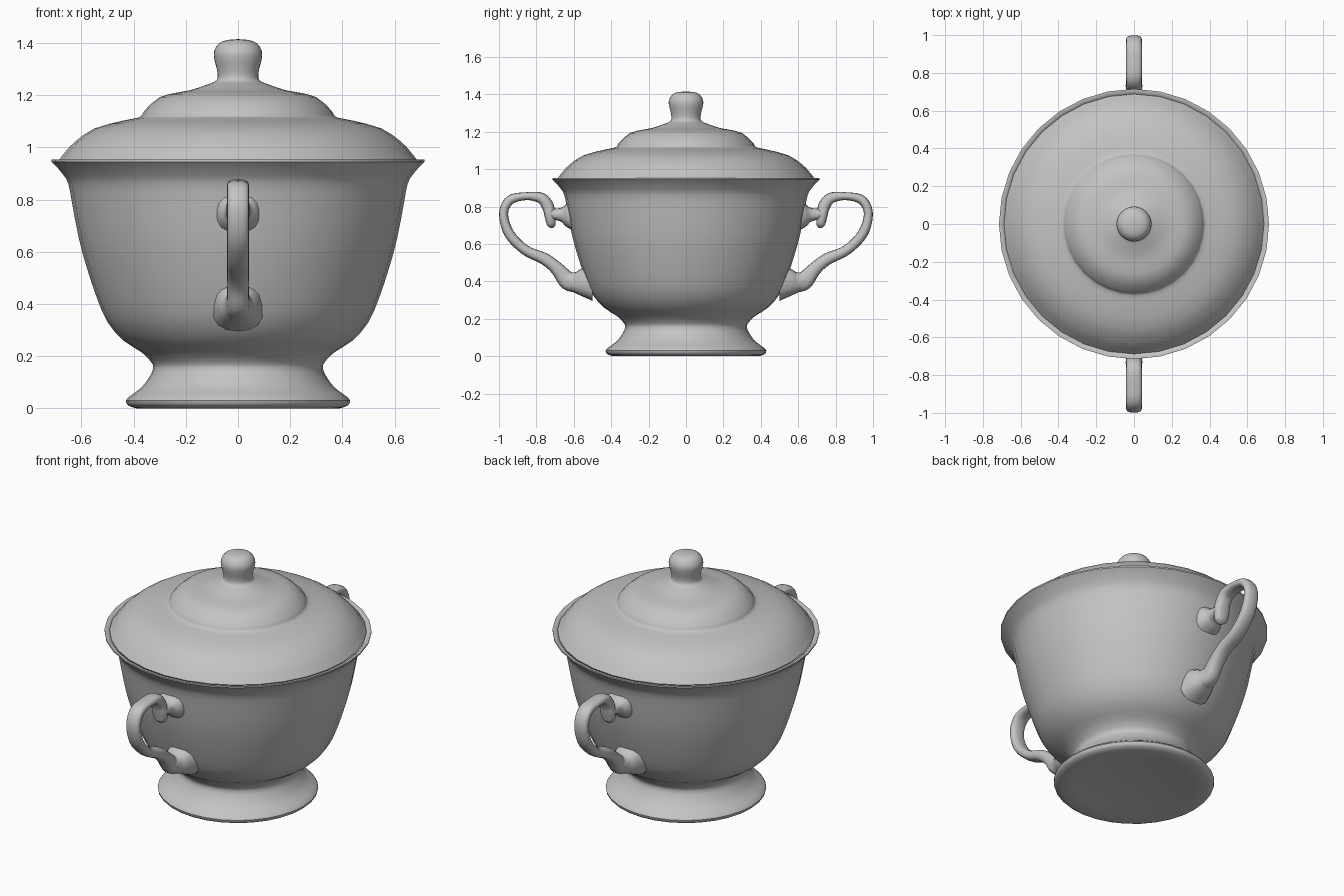
import bpy
import bmesh
from math import cos, sin, pi, copysign
from mathutils import Vector

SEGMENTS = 32

default_cube = bpy.data.objects.get("Cube")
if default_cube:
    bpy.data.objects.remove(default_cube, do_unlink=True)

# Single glazed ceramic colour
ceramic = bpy.data.materials.new("grey ceramic")
ceramic.use_nodes = True
ceramic.diffuse_color = (0.55, 0.55, 0.55, 1)
shader = next(n for n in ceramic.node_tree.nodes if n.type == "BSDF_PRINCIPLED")
shader.inputs["Base Color"].default_value = ceramic.diffuse_color


def smooth_points(points, steps):
    """Catmull-Rom interpolation through tuples of any length."""
    pts = [Vector(p) for p in points]
    pts = [pts[0]] + pts + [pts[-1]]
    result = []
    for a, b, c, d in zip(pts, pts[1:], pts[2:], pts[3:]):
        for i in range(steps):
            t = i / steps
            result.append(b + (c - a) * (t / 2)
                          + (a * 2 - b * 5 + c * 4 - d) * (t * t / 2)
                          + (b * 3 - a - c * 3 + d) * (t ** 3 / 2))
    result.append(pts[-1])
    return result


def finish(bm, name):
    """Turn a bmesh into a smooth shaded object."""
    bmesh.ops.remove_doubles(bm, verts=bm.verts, dist=0.0001)
    bmesh.ops.recalc_face_normals(bm, faces=bm.faces)
    mesh = bpy.data.meshes.new(name)
    bm.to_mesh(mesh)
    bm.free()
    mesh.materials.append(ceramic)
    obj = bpy.data.objects.new(name, mesh)
    bpy.context.collection.objects.link(obj)
    bpy.ops.object.select_all(action="DESELECT")
    obj.select_set(True)
    bpy.context.view_layer.objects.active = obj
    bpy.ops.object.shade_smooth_by_angle(angle=pi / 4)
    return obj


def bridge(bm, rings):
    """Join successive closed rings of vertices with quads."""
    for low, high in zip(rings, rings[1:]):
        for i in range(len(low)):
            j = (i + 1) % len(low)
            bm.faces.new((low[i], low[j], high[j], high[i]))


def lathe(name, profile):
    """Revolve (radius, height) points that start and end on the axis."""
    bm = bmesh.new()
    rings = []
    for radius, z in profile:
        radius = max(radius, 0.0005)
        rings.append([bm.verts.new((radius * cos(2 * pi * i / SEGMENTS),
                                    radius * sin(2 * pi * i / SEGMENTS), z))
                      for i in range(SEGMENTS)])
    bridge(bm, rings)
    bm.faces.new(rings[0])
    bm.faces.new(rings[-1])
    return finish(bm, name)


def sweep(name, stations, side, sides=16, steps=5):
    """Tube in the YZ plane; stations are (y, z, thickness, half width)."""
    bm = bmesh.new()
    path = smooth_points(stations, steps)
    rings = []
    for k, point in enumerate(path):
        before, after = path[max(k - 1, 0)], path[min(k + 1, len(path) - 1)]
        tangent = Vector((after[0] - before[0], after[1] - before[1])).normalized()
        y, z, thick, width = point
        ring = []
        for i in range(sides):
            c, s = cos(2 * pi * i / sides), sin(2 * pi * i / sides)
            # slightly squared oval section
            c, s = (copysign(abs(v) ** 0.8, v) for v in (c, s))
            ring.append(bm.verts.new((width * c,
                                      side * (y - tangent.y * thick * s),
                                      z + tangent.x * thick * s)))
        rings.append(ring)
    bridge(bm, rings)
    bm.faces.new(rings[0])
    bm.faces.new(rings[-1])
    return finish(bm, name)


# Bowl with flared foot, rolled lip and hollow inside
outer_wall = smooth_points([
    (0.39, 0), (0.42, 0.01), (0.43, 0.03), (0.41, 0.05), (0.37, 0.08),
    (0.34, 0.12), (0.325, 0.155), (0.335, 0.18), (0.37, 0.215), (0.44, 0.26),
    (0.5, 0.33), (0.54, 0.42), (0.58, 0.54), (0.61, 0.65), (0.635, 0.78),
    (0.65, 0.86), (0.67, 0.895), (0.695, 0.925), (0.715, 0.945)], 2)
underside = [(0, 0.02), (0.24, 0.018), (0.32, 0.006)]
lip_and_inside = [(0.715, 0.953), (0.7, 0.953), (0.685, 0.94), (0.63, 0.86),
                  (0.55, 0.5), (0.42, 0.29), (0.2, 0.22), (0, 0.21)]
lathe("bowl", underside + [tuple(p) for p in outer_wall] + lip_and_inside)

# Stepped lid with a knob
lid_top = smooth_points([
    (0.688, 0.95), (0.66, 0.985), (0.625, 1.022), (0.55, 1.073), (0.435, 1.104),
    (0.38, 1.115), (0.367, 1.127), (0.355, 1.145), (0.3, 1.193), (0.23, 1.211),
    (0.18, 1.22), (0.127, 1.238), (0.09, 1.252), (0.078, 1.268), (0.081, 1.3),
    (0.091, 1.34), (0.091, 1.37), (0.072, 1.4), (0.04, 1.412), (0, 1.415)], 2)
lathe("lid", [(0, 0.94), (0.68, 0.94)] + [tuple(p) for p in lid_top])

# Ear shaped handle, from the lower root round to the upper scroll
handle_path = [
    (0.5, 0.39, 0.07, 0.06), (0.57, 0.395, 0.055, 0.06), (0.63, 0.403, 0.05, 0.045),
    (0.69, 0.468, 0.036, 0.042), (0.755, 0.519, 0.032, 0.042),
    (0.86, 0.568, 0.027, 0.042), (0.945, 0.655, 0.027, 0.042),
    (0.975, 0.762, 0.024, 0.042), (0.94, 0.835, 0.025, 0.042),
    (0.855, 0.855, 0.021, 0.042), (0.775, 0.845, 0.029, 0.042),
    (0.738, 0.8, 0.032, 0.042), (0.73, 0.75, 0.026, 0.045),
    (0.72, 0.705, 0.024, 0.035), (0.718, 0.685, 0.008, 0.012)]

# Flared stub joining the scroll to the bowl
upper_root = [(0.58, 0.755, 0.1, 0.1), (0.635, 0.755, 0.065, 0.075),
              (0.67, 0.757, 0.036, 0.05), (0.73, 0.76, 0.028, 0.042)]

# Flared collar blending the lower root into the bowl
lower_root = [(0.5, 0.395, 0.1, 0.1), (0.565, 0.395, 0.07, 0.075),
              (0.6, 0.398, 0.053, 0.056), (0.64, 0.41, 0.04, 0.044)]

for label, side in (("back", 1), ("front", -1)):
    sweep(label + "_handle", handle_path, side)
    sweep(label + "_handle_upper_root", upper_root, side)
    sweep(label + "_handle_lower_root", lower_root, side)
